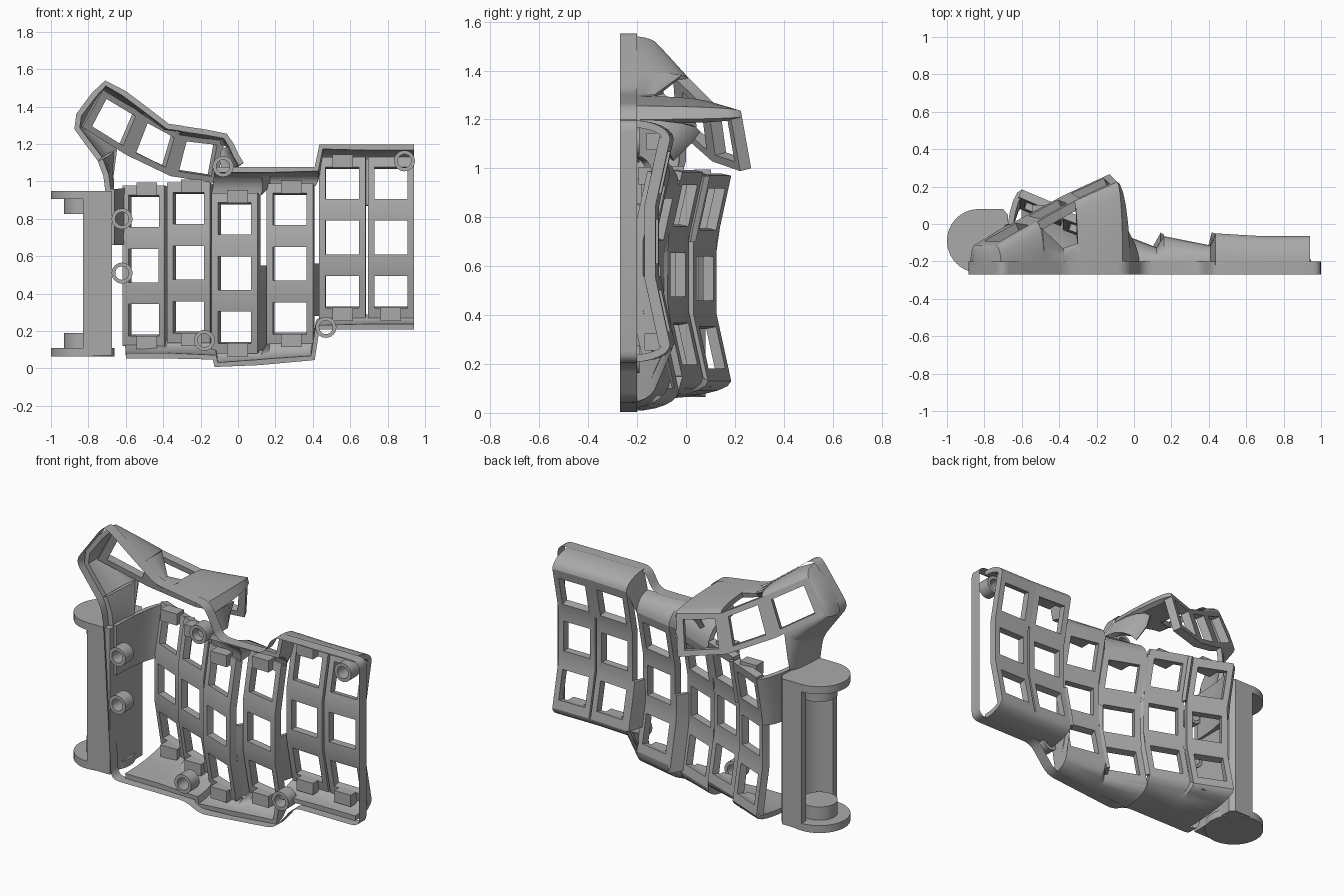
import bpy, bmesh, math
from mathutils import Vector

old = bpy.data.objects.get("Cube")
if old:
    bpy.data.objects.remove(old)

grey = bpy.data.materials.new("case_grey")
grey.use_nodes = True
tone = (0.4, 0.4, 0.4, 1)
grey.diffuse_color = tone
grey.node_tree.nodes["Principled BSDF"].inputs["Base Color"].default_value = tone

CENTRE = Vector((0, -0.3, 0.6))
FRONT = -0.27


def finish(name, bm, thick=0, ref=CENTRE):
    """Turn a bmesh into an object; open sheets are thickened towards ref."""
    bmesh.ops.remove_doubles(bm, verts=bm.verts, dist=0.0005)
    bmesh.ops.recalc_face_normals(bm, faces=bm.faces)
    if thick:
        out = sum(f.normal.dot(f.calc_center_median() - ref) * f.calc_area() for f in bm.faces)
        if out < 0:
            bmesh.ops.reverse_faces(bm, faces=bm.faces)
    me = bpy.data.meshes.new(name)
    bm.to_mesh(me)
    bm.free()
    me.materials.append(grey)
    ob = bpy.data.objects.new(name, me)
    bpy.context.collection.objects.link(ob)
    bpy.ops.object.select_all(action='DESELECT')
    bpy.context.view_layer.objects.active = ob
    ob.select_set(True)
    if thick:
        mod = ob.modifiers.new("thickness", 'SOLIDIFY')
        mod.thickness = thick
        mod.offset = -1
        bpy.ops.object.modifier_apply(modifier=mod.name)
    bpy.ops.object.shade_smooth_by_angle(angle=math.radians(32))
    return ob


def frame_tile(bm, quad, mu, mv):
    """Four faces around a key opening; quad is a, b, c, d in turn."""
    a, b, c, d = [Vector(p) for p in quad]

    def at(u, v):
        return a.lerp(b, u).lerp(d.lerp(c, u), v)
    outer = [bm.verts.new(p) for p in (a, b, c, d)]
    inner = [bm.verts.new(at(u, v)) for u, v in
             ((mu, mv), (1 - mu, mv), (1 - mu, 1 - mv), (mu, 1 - mv))]
    for i in range(4):
        j = (i + 1) % 4
        bm.faces.new((outer[i], outer[j], inner[j], inner[i]))


def skirt(name, low, high, thick=0.03, steps=6, curved=True):
    """Wall from one line of points to another, leaning over in a quarter curve."""
    bm = bmesh.new()
    rows = []
    for i in range(steps + 1):
        t = i / steps
        across = 1 - math.cos(t * math.pi / 2) if curved else t
        up = math.sin(t * math.pi / 2) if curved else t
        rows.append([bm.verts.new((p[0] + (q[0] - p[0]) * across,
                                   p[1] + (q[1] - p[1]) * up,
                                   p[2] + (q[2] - p[2]) * across))
                     for p, q in zip(low, high)])
    for r, s in zip(rows, rows[1:]):
        for i in range(len(r) - 1):
            bm.faces.new((r[i], r[i + 1], s[i + 1], s[i]))
    return finish(name, bm, thick)


def extrude_all(bm, depth):
    ext = bmesh.ops.extrude_face_region(bm, geom=bm.faces[:])
    bmesh.ops.translate(bm, verts=[v for v in ext["geom"] if isinstance(v, bmesh.types.BMVert)], vec=depth)


def prism(name, pts, base, depth):
    """Closed profile of 3D points extruded along depth."""
    bm = bmesh.new()
    bm.faces.new([bm.verts.new(p) for p in pts])
    extrude_all(bm, depth)
    bmesh.ops.translate(bm, verts=bm.verts, vec=base)
    return finish(name, bm)


def disc(name, x, y, z, r, h):
    ring = [(r * math.cos(k * math.tau / 40), r * math.sin(k * math.tau / 40), 0) for k in range(40)]
    return prism(name, ring, (x, y, z), (0, 0, h))


def rounded(pts, r):
    """Replace each corner of a closed outline with a short curve."""
    out = []
    for i, p in enumerate(pts):
        a = p + (pts[i - 1] - p).normalized() * r
        b = p + (pts[(i + 1) % len(pts)] - p).normalized() * r
        out += [a.lerp(p, t).lerp(p.lerp(b, t), t) for t in (0, .25, .5, .75, 1)]
    return out


# Base rim around the open underside
outline = [(-.66, .05), (-.16, .05), (-.07, 0), (.43, .045), (.56, .205), (1, .205), (1, 1.2),
           (.42, 1.2), (.36, 1.08), (.05, 1.08), (-.04, 1.26), (-.37, 1.31), (-.71, 1.57),
           (-.9, 1.31), (-.73, 1.08), (-.71, .95)]
bm = bmesh.new()
hub = bm.faces.new([bm.verts.new(p) for p in
                    rounded([Vector((x, FRONT, z)) for x, z in outline], .05)])
bmesh.ops.inset_region(bm, faces=[hub], thickness=.048, use_even_offset=True, use_boundary=True)
bmesh.ops.delete(bm, geom=[hub], context='FACES')
extrude_all(bm, (0, .07, 0))
finish("base_rim", bm)

# Key columns: left x, right x, left y, right y, middle height
columns = [(-.60, -.375, .125, .03, .55), (-.365, -.135, .01, -.075, .565),
           (-.125, .12, -.09, -.185, .51), (.16, .41, -.125, -.175, .56),
           (.435, .685, -.11, -.125, .70), (.695, .94, -.125, -.125, .70)]
HALF, REACH, RISE = .145, .42, .06


def edge(col, side, z):
    """Point on the left (0) or right (1) edge of a column at height z."""
    bend = max(0, abs(z - col[4]) - HALF) / (REACH - HALF)
    return (col[side], col[2 + side] + RISE * bend, z)


for n, c in enumerate(columns):
    bm = bmesh.new()
    levels = [c[4] + d for d in (-REACH, -HALF, HALF, REACH)]
    for lo, hi in zip(levels, levels[1:]):
        frame_tile(bm, (edge(c, 0, lo), edge(c, 1, lo), edge(c, 1, hi), edge(c, 0, hi)), .14, .19)
    finish(f"key_column_{n + 1}", bm, .045)
    # Clip blocks behind the column ends
    mid = (c[0] + c[1]) / 2
    for end, sign in (("lower", -1), ("upper", 1)):
        if n == 5 and sign > 0:
            continue
        bm = bmesh.new()
        bmesh.ops.create_cube(bm, size=1)
        bmesh.ops.scale(bm, verts=bm.verts, vec=(.11, .07, .07))
        y = (c[2] + c[3]) / 2 + RISE - .07
        bmesh.ops.translate(bm, verts=bm.verts, vec=(mid, y, c[4] + sign * .41))
        finish(f"{end}_clip_{n + 1}", bm)

# Step walls joining neighbouring columns, with slits left open
for n, (lo, hi) in enumerate(((.7, .97), (.15, .95), (.1, .55), (.28, .56), (.87, 1.12))):
    a, b = columns[n], columns[n + 1]
    zs = [lo + (hi - lo) * k / 8 for k in range(9)]
    skirt(f"step_wall_{n + 1}", [edge(a, 1, z) for z in zs], [edge(b, 0, z) for z in zs],
          .02, 1, False)

# Lower and upper skirts from the rim to the column ends
lower = [(.053, .053), (.053, .048), (.008, .018), (.022, .045), (.208, .208), (.208, .208)]
upper = [None, None, (1.078, 1.078), (1.078, 1.078), (1.197, 1.197), (1.197, 1.197)]
for label, ends, sign in (("lower", lower, -1), ("upper", upper, 1)):
    base_line, top_line = [], []
    for c, e in zip(columns, ends):
        if e:
            for side in (0, 1):
                base_line.append((c[side], -.22, e[side]))
                top_line.append(edge(c, side, c[4] + sign * REACH))
    skirt(f"{label}_skirt", base_line, top_line)

# Side wall beside the upper part of the first column
zs = (.66, .76, .87, .96)
skirt("side_wall", [(-.69, -.22, z) for z in zs], [edge(columns[0], 0, z) for z in zs])


# Thumb cluster: three tiles on one sloping plane
def thumb(x, z):
    return Vector((x, .2 + .42 * (x + .22) - .25 * (z - 1.115), z))


low = [thumb(*p) for p in ((-.85, 1.3), (-.61, 1.15), (-.38, 1.04), (-.13, 1.0))]
top = [thumb(*p) for p in ((-.74, 1.5), (-.52, 1.37), (-.32, 1.26), (-.09, 1.235))]
bm = bmesh.new()
for i in range(3):
    frame_tile(bm, (low[i], low[i + 1], top[i + 1], top[i]), .15, .14)
finish("thumb_plate", bm, .05, Vector((0, -2, .6)))


def rim(*pts):
    return [(x, -.22, z) for x, z in pts]


# Walls from the rim up to the thumb plate, with a window above the saddle
skirt("thumb_end_wall",
      rim((-.75, 1.11), (-.81, 1.19), (-.875, 1.28), (-.865, 1.36), (-.78, 1.475), (-.71, 1.54),
          (-.6, 1.483), (-.48, 1.393)),
      [low[0].lerp(low[1], .8), low[0].lerp(low[1], .4), low[0], low[0].lerp(top[0], .4),
       low[0].lerp(top[0], .85), top[0], top[0].lerp(top[1], .45), top[1]])
skirt("thumb_saddle", rim((-.48, 1.393), (-.37, 1.308), (-.29, 1.297)),
      [(-.495, -.02, 1.38), (-.38, -.13, 1.3), (-.29, -.1, 1.29)], .03, 3)
skirt("thumb_bridge", rim((-.3, 1.297), (-.16, 1.276), (-.06, 1.255), (-.022, 1.2)),
      [top[2], top[2].lerp(top[3], .5), top[3], top[3].lerp(low[3], .1)])
skirt("bridge_web", rim((-.022, 1.2), (0, 1.15), (.03, 1.1)),
      [(-.07, .06, 1.15), (-.08, .02, 1.1), (-.06, -.05, 1.03)], .03, 4)
skirt("neck_wall", rim((-.71, .95), (-.72, 1.03), (-.75, 1.11)),
      [(-.68, -.02, .96), (-.68, 0, 1.03), low[0].lerp(low[1], .8)])

# Screw bosses
for n, (x, z) in enumerate(((-.08, 1.08), (.89, 1.11), (.47, .22), (-.18, .15), (-.62, .51), (-.62, .8))):
    bm = bmesh.new()
    rings = [[bm.verts.new((x + .056 * math.cos(k * math.tau / 24), y, z + .056 * math.sin(k * math.tau / 24)))
              for k in range(24)] for y in (FRONT, -.19)]
    for k in range(24):
        j = (k + 1) % 24
        bm.faces.new((rings[0][k], rings[0][j], rings[1][j], rings[1][k]))
    finish(f"screw_boss_{n + 1}", bm, .02, Vector((x, -.23, z)))

# Side holder: channelled body, round end caps and contact pegs
hx, hy = -.83, -.09
arc = [(hx + .13 * math.cos(a), hy + .13 * math.sin(a), 0)
       for a in (math.pi / 2 - math.pi * k / 16 for k in range(17))]
body = arc + [(hx, -.26, 0), (-.675, -.26, 0), (-.675, .05, 0), (-.7, .08, 0), (hx, .08, 0)]
prism("holder_body", body, (0, 0, .07), (0, 0, .88))
for label, z, pz in (("lower", .065, .11), ("upper", .905, .825)):
    disc(f"{label}_holder_cap", hx, hy, z, .17, .045)
    disc(f"{label}_holder_peg", hx, hy, pz, .1, .08)
